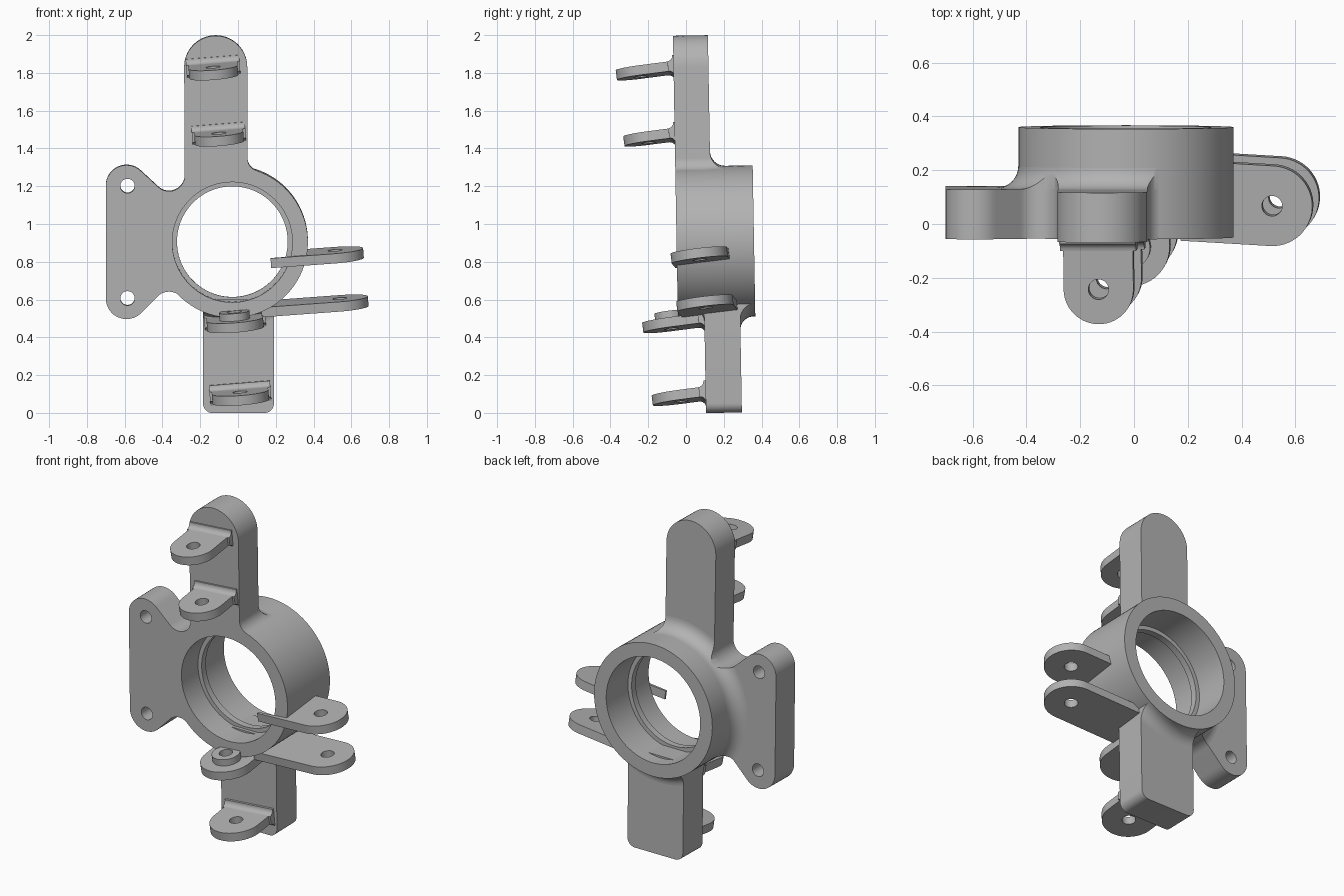
import bpy, bmesh, math
from mathutils import Matrix, Vector

cube = bpy.data.objects.get("Cube")
if cube:
    bpy.data.objects.remove(cube, do_unlink=True)

GREY = (0.45, 0.45, 0.45, 1)
metal = bpy.data.materials.new("cast grey metal")
metal.use_nodes = True
metal.diffuse_color = GREY
metal.node_tree.nodes["Principled BSDF"].inputs["Base Color"].default_value = GREY

CX, CZ, R = -0.03, 0.907, 0.40          # hub axis and outer radius
PIVOT = Matrix.Translation((0, 0.15, CZ))
TILT = PIVOT @ Matrix.Rotation(math.radians(1), 4, 'X') @ PIVOT.inverted()


def arc(x, y, r, a, b, n=16):
    angles = [math.radians(a + (b - a) * i / n) for i in range(n + 1)]
    return [(x + r * math.cos(t), y + r * math.sin(t)) for t in angles]


def finish(name, bm, matrix):
    bmesh.ops.recalc_face_normals(bm, faces=bm.faces)
    mesh = bpy.data.meshes.new(name)
    bm.to_mesh(mesh)
    bm.free()
    mesh.transform(matrix)
    mesh.materials.append(metal)
    obj = bpy.data.objects.new(name, mesh)
    bpy.context.collection.objects.link(obj)
    return obj


def prism(name, outline, low, high, matrix):
    """Extrude a flat outline along its local z."""
    bm = bmesh.new()
    face = bm.faces.new([bm.verts.new((x, y, low)) for x, y in outline])
    side = bmesh.ops.extrude_face_region(bm, geom=[face])["geom"]
    verts = [v for v in side if isinstance(v, bmesh.types.BMVert)]
    bmesh.ops.translate(bm, verts=verts, vec=(0, 0, high - low))
    return finish(name, bm, matrix)


# Local (x, y, z) -> world (x, -z, y), so front outlines read as x and z
UPRIGHT = TILT @ Matrix.Rotation(math.pi / 2, 4, 'X')


def front_prism(name, outline, front, back):
    return prism(name, outline, -back, -front, UPRIGHT)


def revolve(name, section):
    """Spin a closed (radius, depth) section about the hub axis."""
    bm = bmesh.new()
    verts = [bm.verts.new((CX + r, y, CZ)) for r, y in section]
    edges = [bm.edges.new((verts[i - 1], verts[i])) for i in range(len(verts))]
    bmesh.ops.spin(bm, geom=verts + edges, cent=(CX, 0, CZ), axis=(0, 1, 0),
                   angle=2 * math.pi, steps=96, use_merge=True)
    bmesh.ops.remove_doubles(bm, verts=bm.verts, dist=1e-5)
    return finish(name, bm, TILT)


def boolean(obj, tool, operation):
    mod = obj.modifiers.new("cut", 'BOOLEAN')
    mod.operation, mod.object, mod.solver = operation, tool, 'EXACT'
    bpy.context.view_layer.objects.active = obj
    bpy.ops.object.modifier_apply(modifier=mod.name)


def discard(*tools):
    for tool in tools:
        bpy.data.objects.remove(tool, do_unlink=True)


parts = []

# Bearing hub with an inner retaining lip
BORE, LIP = 0.318, 0.293
parts.append(revolve("bearing_hub", [
    (R, -0.05), (R, 0.36), (BORE, 0.36), (BORE, 0.15),
    (LIP, 0.15), (LIP, 0.11), (BORE, 0.11), (BORE, -0.05)]))

# Upper arm and side mounting plate in one outline
plate_outline = (arc(-0.118, 1.833, 0.167, 0, 180, 32)
                 + arc(-0.365, 1.26, 0.083, 0, -135)
                 + arc(-0.59, 1.205, 0.11, 45, 180)
                 + arc(-0.59, 0.61, 0.11, 180, 315)
                 + arc(-0.365, 0.56, 0.085, 135, 45)
                 + [(CX, CZ)]
                 + arc(0.12, 1.352, 0.07, 251, 180))
plate = front_prism("upper_arm_and_side_plate", plate_outline, -0.05, 0.135)
cutters = [front_prism("hub_cutter", arc(CX, CZ, 0.37, 0, 354, 59), -0.2, 0.5)]
for z in (1.205, 0.61):
    cutters.append(front_prism("bolt_cutter", arc(-0.585, z, 0.038, 0, 348, 29), -0.2, 0.5))
for cutter in cutters:
    boolean(plate, cutter, 'DIFFERENCE')
discard(*cutters)
parts.append(plate)

# Lower arm with rounded bottom corners
lower_outline = ([(0.19, 0.6), (-0.185, 0.6)]
                 + arc(-0.135, 0.05, 0.05, 180, 270, 8)
                 + arc(0.14, 0.05, 0.05, 270, 360, 8))
parts.append(front_prism("lower_arm", lower_outline, 0.09, 0.28))


# Concave blends where the arms meet the hub
def hub_blend(name, outline, face, size, side):
    curve = arc(R + size, size, size, 270, 180, 10)
    section = [(R - 0.02, -0.03), (R + size, -0.03)] + curve + [(R - 0.02, size)]
    blend = revolve(name, [(r, face + side * d) for r, d in section])
    limit = front_prism("blend_limit", outline, -0.3, 0.6)
    boolean(blend, limit, 'INTERSECT')
    discard(limit)
    parts.append(blend)


hub_blend("plate_blend", plate_outline, 0.135, 0.08, 1)
hub_blend("lower_arm_back_blend", lower_outline, 0.28, 0.07, 1)
hub_blend("lower_arm_front_blend", lower_outline, 0.09, 0.06, -1)

# Pivot lugs: tilted plates with a round end and a pin hole
THICK = 0.052


def lug(name, centre, heading, radius, length, slope_y=0.13, blend=True, boss=False):
    normal = Vector((-0.08, -slope_y, 1)).normalized()
    out = Vector((*heading, 0))
    out = (out - normal * out.dot(normal)).normalized()
    across = normal.cross(out)
    frame = Matrix.Translation(centre) @ Matrix((out, across, normal)).transposed().to_4x4()
    half = THICK / 2
    outline = arc(0, 0, radius, -90, 90, 28) + [(-length, radius), (-length, -radius)]
    pieces = [prism(name, outline, -half, half, frame)]
    if boss:
        pieces.append(prism(name + "_boss", arc(0, 0, 0.08, 0, 350, 35), half - 0.01,
                            half + 0.04, frame))
    hole = prism("pin_cutter", arc(0, 0, 0.038, 0, 348, 29), -0.2, 0.2, frame)
    for piece in pieces:
        boolean(piece, hole, 'DIFFERENCE')
    discard(hole)
    if blend:
        s = 0.03
        root = 0.04 - length
        top = arc(root + s, half + s, s, 270, 180, 6)
        section = top + [(root - s, half + s), (root - s, -half - s)]
        section += [(u, -n) for u, n in reversed(top)]
        sideways = frame @ Matrix.Rotation(math.pi / 2, 4, 'X')
        width = radius + 0.012
        pieces.append(prism(name + "_root_blend", section, -width, width, sideways))
    parts.extend(pieces)
    return pieces[0]


FORWARD, LEFT = (0, -1), (1, -0.05)
lug("upper_lug_top", (-0.13, -0.24, 1.805), FORWARD, 0.13, 0.215)
lug("upper_lug_bottom", (-0.10, -0.20, 1.455), FORWARD, 0.13, 0.18)
lug("lower_lug_top", (-0.015, -0.08, 0.47), FORWARD, 0.15, 0.215, boss=True)
lug("lower_lug_bottom", (0.013, -0.03, 0.085), FORWARD, 0.15, 0.17)
lug("side_lug_bottom", (0.54, 0.10, 0.58), LEFT, 0.15, 0.41, 0.12, False)
side_lug = lug("side_lug_top", (0.515, 0.07, 0.835), LEFT, 0.15, 0.335, 0.12, False)

# Keep the bore clear behind the hub's front face
bore = front_prism("bore_cutter", arc(CX, CZ, 0.33, 0, 354, 59), -0.05, 0.5)
boolean(side_lug, bore, 'DIFFERENCE')
discard(bore)

# Smooth curved walls, crisp edges
bpy.ops.object.select_all(action='DESELECT')
for part in parts:
    part.select_set(True)
bpy.context.view_layer.objects.active = parts[0]
bpy.ops.object.shade_smooth_by_angle(angle=math.radians(30))
